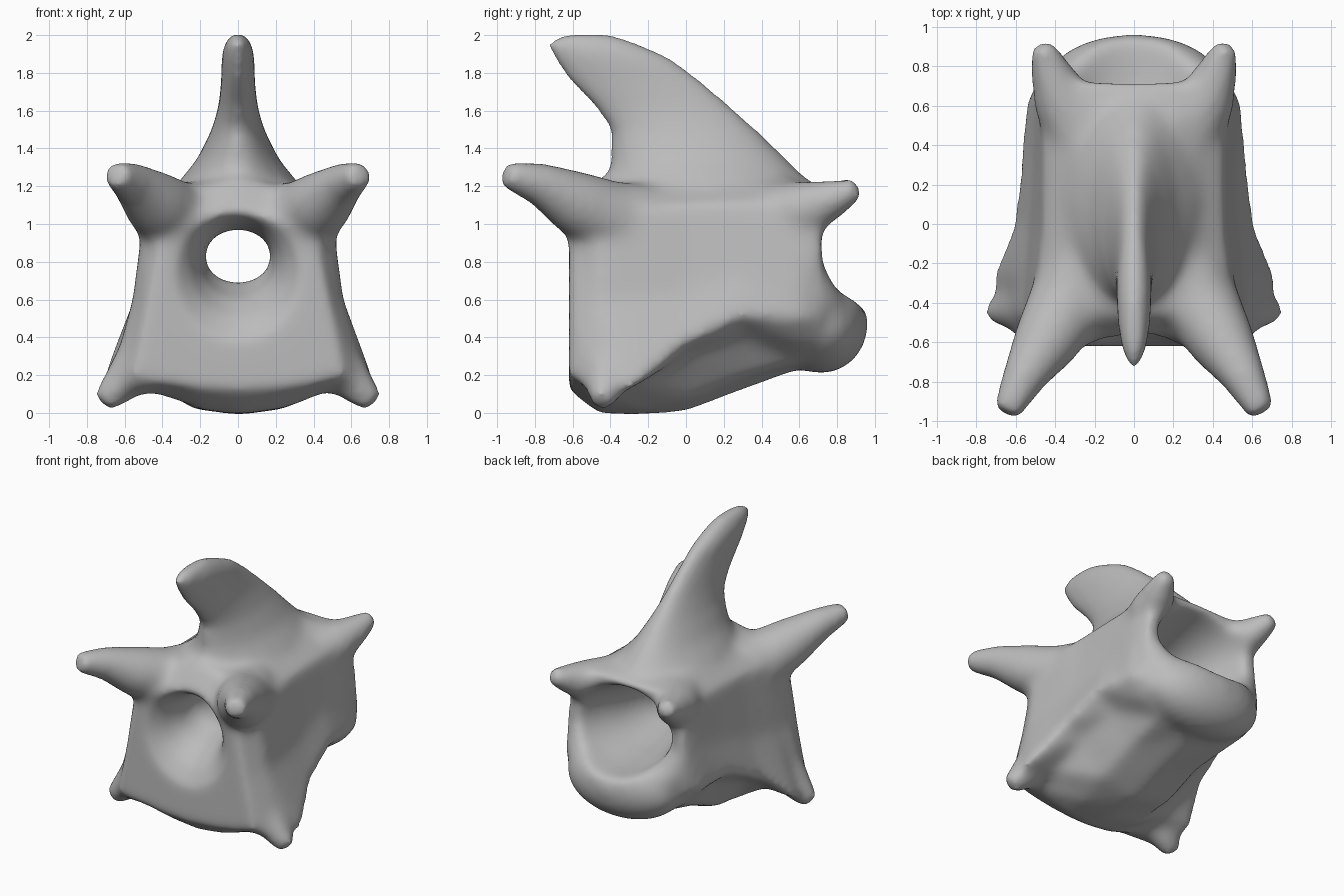
import bpy, bmesh
from math import cos, sin, pi
from mathutils import Vector, Matrix

cube = bpy.data.objects.get("Cube")
if cube:
    bpy.data.objects.remove(cube)

bone = bpy.data.materials.new("bone grey")
bone.use_nodes = True
GREY = (0.5, 0.5, 0.5, 1)
bone.diffuse_color = GREY
bone.node_tree.nodes["Principled BSDF"].inputs["Base Color"].default_value = GREY


def loft(bm, rings):
    """Skin closed rings of equal point count and cap both ends."""
    rows = [[bm.verts.new(p) for p in ring] for ring in rings]
    n = len(rows[0])
    faces = [bm.faces.new(rows[0][::-1]), bm.faces.new(rows[-1])]
    for a, b in zip(rows, rows[1:]):
        for i in range(n):
            j = (i + 1) % n
            faces.append(bm.faces.new((a[i], a[j], b[j], b[i])))
    bmesh.ops.recalc_face_normals(bm, faces=faces)


def oval(centre, u, v, n=20):
    c, u, v = Vector(centre), Vector(u), Vector(v)
    return [c + u * cos(2 * pi * i / n) + v * sin(2 * pi * i / n) for i in range(n)]


def horn(bm, path):
    """Tapering round process through (x, y, z, radius) points, on both sides."""
    for side in (1, -1):
        pts = [Vector((side * x, y, z)) for x, y, z, r in path]
        rings = []
        for i, p in enumerate(pts):
            d = (pts[min(i + 1, len(pts) - 1)] - pts[max(i - 1, 0)]).normalized()
            u = d.cross(Vector((0, 0, 1))).normalized()
            r = path[i][3]
            rings.append(oval(p, u * r, d.cross(u) * r))
        loft(bm, rings)


def make_object(name, bm):
    mesh = bpy.data.meshes.new(name)
    bm.to_mesh(mesh)
    bm.free()
    ob = bpy.data.objects.new(name, mesh)
    bpy.context.collection.objects.link(ob)
    return ob


bm = bmesh.new()

# Main body: half outlines (x, z) from top centre to bottom centre, along y
sections = {
    -0.62: [(0, 1), (.25, 1), (.42, .9), (.49, .55), (.56, .2), (.42, .16), (.2, .13), (0, .12)],
    -0.46: [(0, 1.25), (.3, 1.18), (.5, 1.05), (.56, .6), (.71, .06), (.45, .1), (.2, .02), (0, -.005)],
    -0.26: [(0, 1.3), (.3, 1.2), (.49, 1.08), (.55, .6), (.73, .14), (.48, .16), (.24, .02), (0, -.012)],
    0: [(0, 1.32), (.3, 1.21), (.46, 1.1), (.53, .65), (.62, .37), (.46, .31), (.28, .07), (0, .005)],
    0.3: [(0, 1.34), (.3, 1.22), (.46, 1.11), (.51, .75), (.58, .52), (.43, .41), (.28, .19), (0, .12)],
    0.6: [(0, 1.24), (.3, 1.22), (.46, 1.11), (.51, .8), (.55, .5), (.44, .37), (.28, .27), (0, .23)],
    0.72: [(0, 1.2), (.3, 1.2), (.46, 1.08), (.49, .8), (.49, .5), (.42, .38), (.26, .28), (0, .26)],
}
loft(bm, [[(x, y, z) for x, z in half] + [(-x, y, z) for x, z in half[-2:0:-1]]
          for y, half in sections.items()])

# Rounded rear lip and the rim that climbs from it up each side
lip = Matrix.Translation((0, .715, .47)) @ Matrix.Diagonal((.45, .25, .262, 1))
bmesh.ops.create_uvsphere(bm, u_segments=24, v_segments=16, radius=1, matrix=lip)
horn(bm, [(0, .71, .47, .22), (.22, .71, .49, .21), (.36, .67, .61, .14), (.42, .62, .82, .09)])

# Top fin: stacked ovals given as height, front, back, half width
fin = [(1.1, -.46, .7, .4), (1.22, -.42, .66, .32), (1.34, -.4, .54, .22), (1.5, -.4, .38, .14),
       (1.62, -.49, .25, .105), (1.76, -.63, .09, .09), (1.88, -.71, -.07, .09),
       (1.96, -.75, -.25, .075), (2.014, -.65, -.4, .03)]
loft(bm, [oval((0, (f + b) / 2, z), (w, 0, 0), (0, (b - f) / 2, 0)) for z, f, b, w in fin])

# Upper front processes, upper rear processes, lower feet
horn(bm, [(.22, -.1, 1, .2), (.33, -.4, 1.02, .21), (.45, -.6, 1.12, .17),
          (.56, -.78, 1.215, .115), (.65, -.96, 1.265, .075)])
horn(bm, [(.25, .4, 1.03, .18), (.37, .64, 1.08, .15), (.42, .77, 1.13, .11),
          (.47, .915, 1.19, .06)])
horn(bm, [(.42, -.4, .42, .15), (.55, -.42, .23, .13), (.64, -.43, .13, .1),
          (.72, -.45, .05, .065)])
body = make_object("vertebra", bm)

# Canal cutter flaring to both ends: y, centre height, half width, half height
bm = bmesh.new()
canal = [(-.8, .7, .42, .46), (-.63, .73, .34, .37), (-.54, .77, .25, .27), (-.42, .8, .2, .2),
         (-.2, .83, .175, .14), (.15, .83, .19, .165), (.45, .85, .28, .235),
         (.72, .87, .38, .29), (1.1, .9, .43, .34)]
loft(bm, [oval((0, y, z), (w, 0, 0), (0, 0, h), 32) for y, z, w, h in canal])
cutter = make_object("canal_cutter", bm)
cutter.hide_render = True

# Fuse the parts, cut the canal, blend the joins
fuse = body.modifiers.new("fuse", 'REMESH')
fuse.mode, fuse.voxel_size = 'VOXEL', 0.02
cut = body.modifiers.new("cut", 'BOOLEAN')
cut.operation, cut.object, cut.solver = 'DIFFERENCE', cutter, 'EXACT'
even = body.modifiers.new("even", 'REMESH')
even.mode, even.voxel_size = 'VOXEL', 0.02
soft = body.modifiers.new("soften", 'SMOOTH')
soft.factor, soft.iterations = 0.5, 40
bpy.context.view_layer.update()
evaluated = body.evaluated_get(bpy.context.evaluated_depsgraph_get())
mesh = bpy.data.meshes.new_from_object(evaluated)
body.modifiers.clear()
body.data = mesh
bpy.data.objects.remove(cutter)

# Smooth shading and one colour
mesh.materials.clear()
mesh.materials.append(bone)
for p in mesh.polygons:
    p.use_smooth = True
    p.material_index = 0
